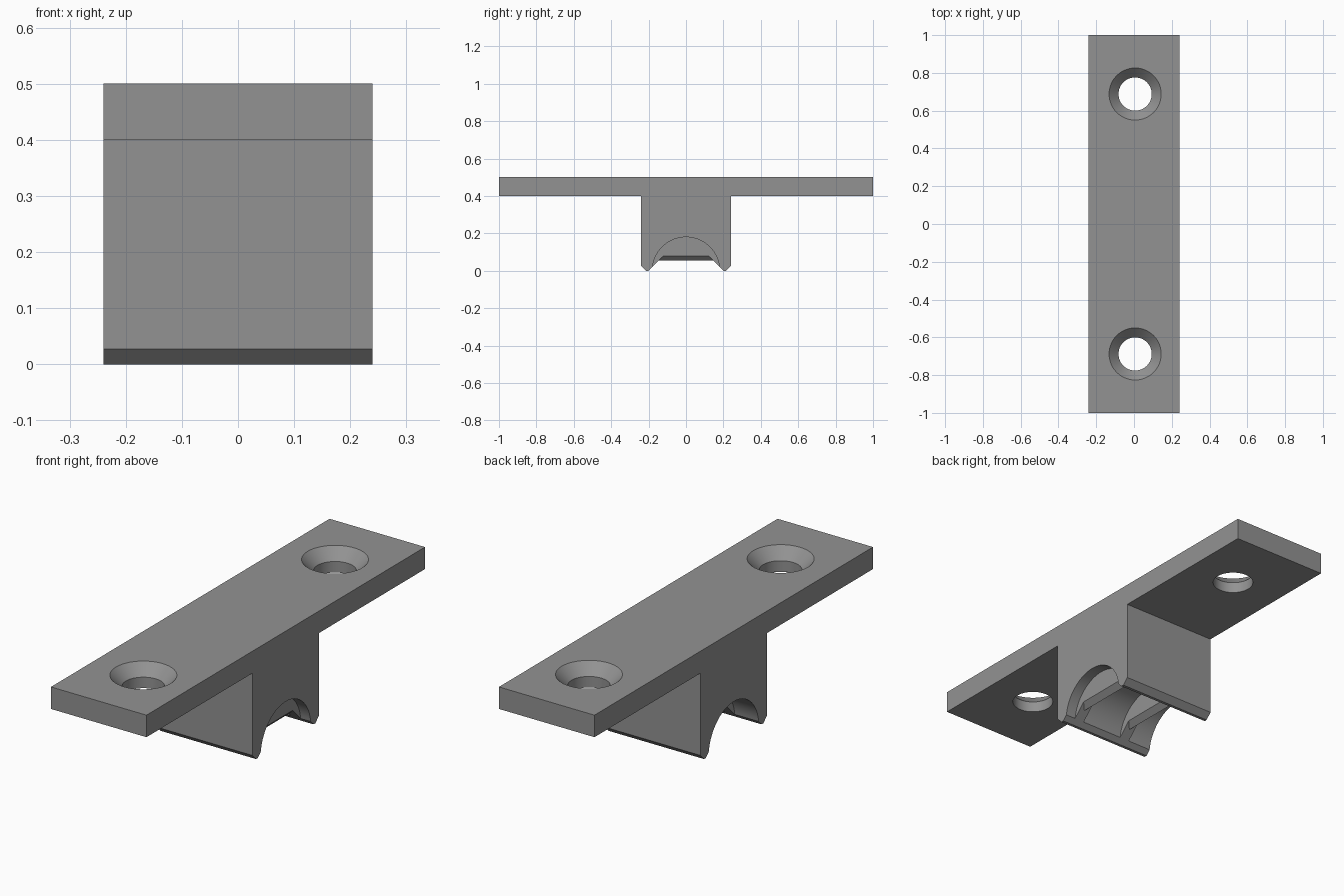
import bpy, bmesh, math

if "Cube" in bpy.data.objects:
    bpy.data.objects.remove(bpy.data.objects["Cube"])

grey = bpy.data.materials.new("plain grey")
grey.diffuse_color = (0.29, 0.29, 0.29, 1)
grey.use_nodes = True
grey.node_tree.nodes["Principled BSDF"].inputs["Base Color"].default_value = grey.diffuse_color

HALF_W = 0.24      # half width along x
R = 0.18           # radius of the pipe arch
A0 = math.atan2(0.0213, 0.1787)   # where the arch meets the leg chamfer


def make_object(name, bm):
    bmesh.ops.recalc_face_normals(bm, faces=bm.faces)
    me = bpy.data.meshes.new(name)
    bm.to_mesh(me)
    bm.free()
    me.materials.append(grey)
    ob = bpy.data.objects.new(name, me)
    bpy.context.collection.objects.link(ob)
    return ob


def extrude_x(bm, profile, x0, x1):
    """Extrude a closed (y, z) profile from x0 to x1."""
    a = [bm.verts.new((x0, y, z)) for y, z in profile]
    b = [bm.verts.new((x1, y, z)) for y, z in profile]
    n = len(a)
    bm.faces.new(a)
    bm.faces.new(b[::-1])
    for i in range(n):
        bm.faces.new((a[i], b[i], b[(i + 1) % n], a[(i + 1) % n]))


def arch(n=40):
    """Arch points from +y to -y."""
    angles = [A0 + (math.pi - 2 * A0) * i / n for i in range(n + 1)]
    return [(R * math.cos(t), R * math.sin(t)) for t in angles]


def smooth(ob):
    bpy.ops.object.select_all(action='DESELECT')
    ob.select_set(True)
    bpy.context.view_layer.objects.active = ob
    bpy.ops.object.shade_smooth_by_angle(angle=math.radians(25))


# Body: mounting plate and arched block as one profile
right = [(0.2, 0), (0.213, 0), (0.24, 0.027), (0.24, 0.4), (1, 0.4), (1, 0.5)]
left = [(-y, z) for y, z in right]
bm = bmesh.new()
extrude_x(bm, right + left[::-1] + arch()[::-1], -HALF_W, HALF_W)
body = make_object("mounting_bracket", bm)

# Countersunk screw holes
for y in (-0.688, 0.688):
    bm = bmesh.new()
    seg = 48
    rings = []
    for r, z in ((0.088, 0.35), (0.088, 0.45), (0.138, 0.5), (0.158, 0.52)):
        rings.append([bm.verts.new((0.006 + r * math.cos(2 * math.pi * i / seg),
                                    y + r * math.sin(2 * math.pi * i / seg), z))
                      for i in range(seg)])
    bm.faces.new(rings[0])
    bm.faces.new(rings[-1])
    for lo, hi in zip(rings, rings[1:]):
        for i in range(seg):
            j = (i + 1) % seg
            bm.faces.new((lo[i], lo[j], hi[j], hi[i]))
    cutter = make_object("screw_hole_cutter", bm)
    cutter.hide_render = True
    mod = body.modifiers.new("screw_hole", 'BOOLEAN')
    mod.operation = 'DIFFERENCE'
    mod.solver = 'EXACT'
    mod.object = cutter
    bpy.context.view_layer.objects.active = body
    bpy.ops.object.modifier_apply(modifier=mod.name)
    bpy.data.objects.remove(cutter)
smooth(body)

# Gripping ribs inside the arch, each with a V-shaped lower ridge
for name, x0, x1 in (("outer_rib", 0.14, 0.19), ("inner_rib", -0.12, -0.07)):
    bm = bmesh.new()
    extrude_x(bm, arch() + [(-0.12, 0.08), (0.12, 0.08)], x0, x1)
    xm = (x0 + x1) / 2
    ends = []
    for s in (-1, 1):
        ends.append([bm.verts.new(p) for p in
                     ((x0, s * 0.12, 0.08), (x1, s * 0.12, 0.08), (xm, s * 0.145, 0.055))])
    p, q = ends
    bm.faces.new((p[0], p[2], q[2], q[0]))
    bm.faces.new((p[1], q[1], q[2], p[2]))
    bmesh.ops.remove_doubles(bm, verts=bm.verts, dist=1e-5)
    # Drop the flat underside hidden by the ridge
    hidden = [f for f in bm.faces if len(f.verts) == 4
              and all(abs(v.co.z - 0.08) < 1e-4 and abs(abs(v.co.y) - 0.12) < 1e-4
                      for v in f.verts)]
    bmesh.ops.delete(bm, geom=hidden, context='FACES_ONLY')
    smooth(make_object(name, bm))
